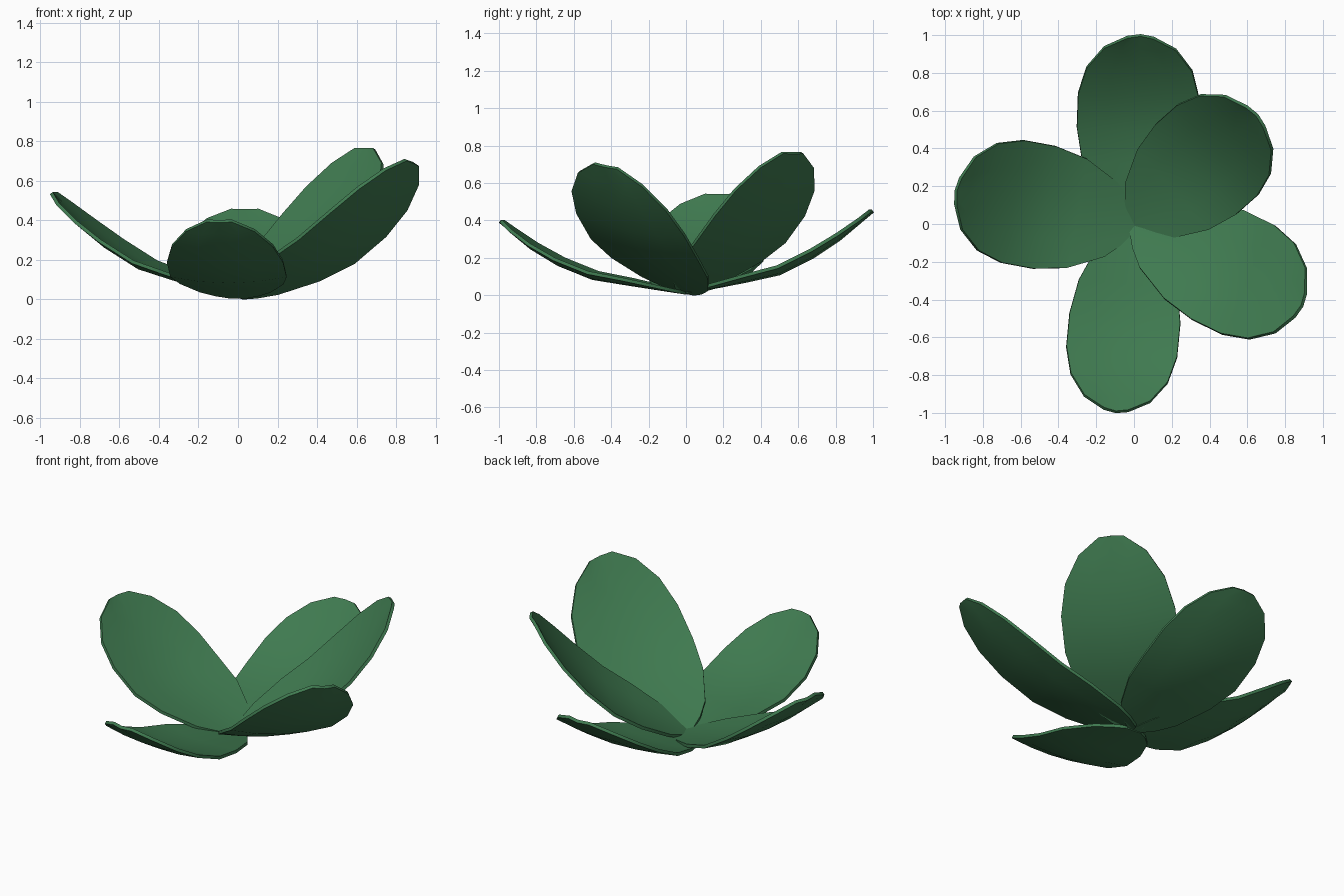
import bpy, bmesh, math

if "Cube" in bpy.data.objects:
    bpy.data.objects.remove(bpy.data.objects["Cube"])

green = bpy.data.materials.new("leaf_green")
green.diffuse_color = (0.05, 0.195, 0.08, 1)
green.use_nodes = True
green.node_tree.nodes["Principled BSDF"].inputs["Base Color"].default_value = green.diffuse_color

# Half width of a leaf at each fraction of its length
OUTLINE = [(0, .05), (.05, .12), (.13, .195), (.32, .285), (.5, .32), (.68, .32),
           (.82, .28), (.93, .19), (1, .07)]
ACROSS = (-1, -.5, 0, .5, 1)


def height(profile, s):
    """Height of the midrib, between evenly spaced knots."""
    f = s * (len(profile) - 1)
    i = min(int(f), len(profile) - 2)
    return profile[i] + (profile[i + 1] - profile[i]) * (f - i)


def leaf(name, azimuth, reach, profile, width=1.0, twist=0.0):
    a = math.radians(azimuth)
    c, n = math.cos(a), math.sin(a)
    bm = bmesh.new()
    rows = []
    for s, half in OUTLINE:
        row = []
        for u in ACROSS:
            w = u * half * width
            r = s * reach
            # slightly rounded tip, cupped cross-section
            if s == 1:
                r -= .012 * abs(u)
            z = height(profile, s) + twist * w + .35 * w * w
            row.append(bm.verts.new((r * c - w * n, r * n + w * c, z)))
        rows.append(row)
    for p, q in zip(rows, rows[1:]):
        for i in range(len(ACROSS) - 1):
            bm.faces.new((p[i], q[i], q[i + 1], p[i + 1]))
    bmesh.ops.recalc_face_normals(bm, faces=bm.faces)
    if sum(f.normal.z for f in bm.faces) < 0:
        bmesh.ops.reverse_faces(bm, faces=bm.faces)
    me = bpy.data.meshes.new(name)
    bm.to_mesh(me)
    bm.free()
    me.materials.append(green)
    ob = bpy.data.objects.new(name, me)
    bpy.context.collection.objects.link(ob)
    sol = ob.modifiers.new("thickness", 'SOLIDIFY')
    sol.thickness = .018
    sol.offset = 0
    bpy.ops.object.select_all(action='DESELECT')
    ob.select_set(True)
    bpy.context.view_layer.objects.active = ob
    bpy.ops.object.modifier_apply(modifier=sol.name)
    bpy.ops.object.shade_smooth_by_angle(angle=math.radians(40))


# Five leaves spreading from the base
leaf("back_leaf", 88, 1.0, (.015, .06, .115, .24, .45))
leaf("back_right_leaf", 41.5, .87, (.02, .12, .25, .45, .76))
leaf("left_leaf", 169.5, .96, (.02, .075, .15, .30, .535), 1.03)
leaf("front_right_leaf", 334, .99, (.015, .09, .21, .40, .69), 1.0, -.19)
leaf("front_leaf", 264.5, 1.0, (.012, .05, .09, .19, .395), .92)
